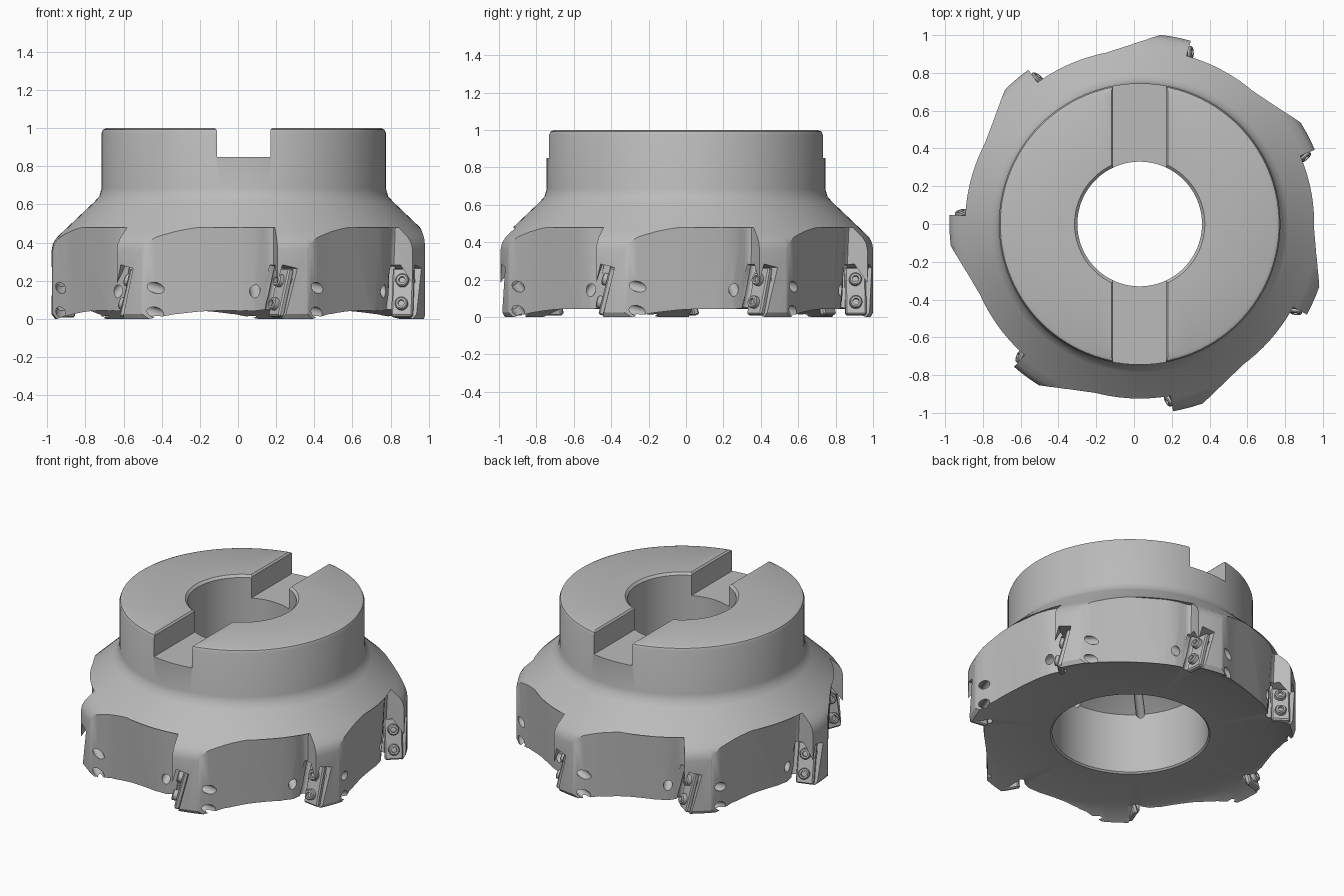
import bpy, bmesh, math
from mathutils import Matrix, Vector

if "Cube" in bpy.data.objects:
    bpy.data.objects.remove(bpy.data.objects["Cube"])

CX = 0.03                 # cutter axis position
TEETH = 7
STEP = 2 * math.pi / TEETH
FIRST = math.radians(74.4)
# Insert attitude: axial lean plus radial rake about the outer edge
SEAT = (Matrix.Translation((0.99, 0, 0)) @ Matrix.Rotation(math.radians(20), 4, 'Z')
        @ Matrix.Translation((-0.99, 0, 0)) @ Matrix.Rotation(math.radians(-14), 4, 'X'))

steel = bpy.data.materials.new("steel_grey")
steel.diffuse_color = (0.50, 0.50, 0.50, 1)
steel.use_nodes = True
steel.node_tree.nodes["Principled BSDF"].inputs["Base Color"].default_value = steel.diffuse_color


def make(name, bm):
    bmesh.ops.recalc_face_normals(bm, faces=bm.faces)
    me = bpy.data.meshes.new(name)
    bm.to_mesh(me)
    bm.free()
    me.materials.append(steel)
    ob = bpy.data.objects.new(name, me)
    bpy.context.collection.objects.link(ob)
    return ob


def lathe(bm, profile, seg):
    rings = [[bm.verts.new((r * math.cos(2 * math.pi * i / seg), r * math.sin(2 * math.pi * i / seg), z))
              for r, z in profile] for i in range(seg)]
    n = len(profile)
    for i in range(seg):
        a, b = rings[i], rings[(i + 1) % seg]
        for j in range(n):
            k = (j + 1) % n
            bm.faces.new((a[j], b[j], b[k], a[k]))


def loft(bm, levels):
    """Skin a stack of (height, outline) levels."""
    rings = [[bm.verts.new((x, y, z)) for x, y in pts] for z, pts in levels]
    bm.faces.new(rings[0][::-1])
    bm.faces.new(rings[-1])
    n = len(rings[0])
    for lo, hi in zip(rings, rings[1:]):
        for i in range(n):
            j = (i + 1) % n
            bm.faces.new((lo[i], lo[j], hi[j], hi[i]))


def box(bm, lo, hi, mat=Matrix()):
    lo, hi = Vector(lo), Vector(hi)
    m = mat @ Matrix.Translation((lo + hi) / 2) @ Matrix.Diagonal((*(hi - lo), 1))
    bmesh.ops.create_cube(bm, size=1, matrix=m)


def rod(bm, p, q, r, seg=16, mat=Matrix()):
    p, q = Vector(p), Vector(q)
    d = q - p
    m = mat @ Matrix.Translation((p + q) / 2) @ d.to_track_quat('Z', 'Y').to_matrix().to_4x4()
    bmesh.ops.create_cone(bm, cap_ends=True, segments=seg, radius1=r, radius2=r,
                          depth=d.length, matrix=m)


def around(bm):
    """Repeat the tooth-local geometry (x radial, y backwards, z up) at every tooth."""
    src = bpy.data.meshes.new("tmp")
    bm.to_mesh(src)
    bm.clear()
    for k in range(TEETH):
        m = src.copy()
        m.transform(Matrix.Rotation(FIRST - k * STEP, 4, 'Z'))
        bm.from_mesh(m)
        bpy.data.meshes.remove(m)
    bpy.data.meshes.remove(src)
    return bm


def cut(body, bm):
    cutter = make("cutter", bm)
    cutter.hide_render = True
    mod = body.modifiers.new("cut", 'BOOLEAN')
    mod.operation = 'DIFFERENCE'
    mod.solver = 'EXACT'
    mod.use_self = True
    mod.object = cutter
    bpy.context.view_layer.objects.active = body
    bpy.ops.object.modifier_apply(modifier=mod.name)
    bpy.data.objects.remove(cutter)


def smooth(ob, angle=30):
    bpy.ops.object.select_all(action='DESELECT')
    ob.select_set(True)
    bpy.context.view_layer.objects.active = ob
    bpy.ops.object.shade_smooth_by_angle(angle=math.radians(angle))
    ob.location.x = CX


# Cutter body: hub, flared skirt, dished underside and stepped bore
bm = bmesh.new()
lathe(bm, [(0.485, 0.05), (0.87, 0.05), (0.99, 0.0), (1.007, 0.025), (1.007, 0.36), (1.0, 0.395),
           (0.98, 0.427), (0.94, 0.465), (0.785, 0.612), (0.757, 0.643), (0.745, 0.685),
           (0.745, 0.975), (0.738, 0.992), (0.72, 1.0), (0.345, 1.0), (0.33, 0.985),
           (0.33, 0.56), (0.38, 0.53), (0.475, 0.46), (0.475, 0.06)], 112)
body = make("cutter_body", bm)

# Flats and chip gullets between the teeth: (angle, radius, inward lean at the foot)
bm = bmesh.new()
shape = [(9, 1.009, 0), (13, 0.981, 0.006), (18, 0.953, 0.02), (27.3, 0.923, 0.03), (40.4, 0.917, 0.03),
         (45, 0.912, 0.025), (47.5, 0.905, 0.028), (49, 0.9, 0.03), (50.4, 0.9, 0.03),
         (51.3, 0.905, 0.02), (51.43, 0.92, 0.01), (51.43, 1.25, 0), (9, 1.25, 0)]


def outline(k):
    return [((r - k * d) * math.cos(math.radians(a)), (r - k * d) * math.sin(math.radians(a)))
            for a, r, d in shape]


loft(bm, [(-0.1, outline(1.25)), (0.48, outline(0))])
cut(body, around(bm))

# Leaning insert seats
bm = bmesh.new()
box(bm, (0.875, -0.05, -0.1), (1.1, 0.03, 0.28), SEAT)
cut(body, around(bm))

# Relief groove beside each seat
bm = bmesh.new()
rod(bm, (0.878, 0.01, -0.1), (0.878, 0.01, 0.32), 0.026, 16, SEAT)
cut(body, around(bm))

# Screw holes through each tooth, and coolant holes from the bore
bm = bmesh.new()
for z in (0.075, 0.205):
    rod(bm, (0.95, 0.06, z - 0.005), (0.95, 0.36, z - 0.075), 0.028)
a = math.radians(45.1)
c, s = math.cos(a), math.sin(a)
rod(bm, (1.0 * c, 1.0 * s, 0.06), (0.36 * c, 0.36 * s, 0.56), 0.028)
cut(body, around(bm))

# Drive slot across the hub, with chamfered lips
bm = bmesh.new()
prof = [(-0.14, 0.85), (0.14, 0.85), (0.14, 0.99), (0.155, 1.005), (0.155, 1.1),
        (-0.155, 1.1), (-0.155, 1.005), (-0.14, 0.99)]
loft(bm, [(-1, prof), (1, prof)])
bm.transform(Matrix.Rotation(math.radians(90), 4, 'X'))
cut(body, bm)
smooth(body)

# Cutting inserts: thin plates with bevelled edges
bm = bmesh.new()
box(bm, (0.89, 0.0, 0.015), (1.003, 0.034, 0.275), SEAT)
bmesh.ops.bevel(bm, geom=bm.edges[:], offset=0.008, segments=1, affect='EDGES')
smooth(make("cutting_inserts", around(bm)))

# Screws with a round socket
bm = bmesh.new()
for z in (0.08, 0.205):
    rod(bm, (0.945, 0.01, z), (0.945, -0.024, z), 0.034, 18, SEAT)
front = SEAT.to_3x3() @ Vector((0, -1, 0))
bm.normal_update()
caps = [f for f in bm.faces if len(f.verts) > 4 and f.normal.dot(front) > 0.9]
bmesh.ops.inset_individual(bm, faces=caps, thickness=0.006, depth=0.006)
bmesh.ops.inset_individual(bm, faces=caps, thickness=0.011, depth=0)
bmesh.ops.inset_individual(bm, faces=caps, thickness=0.001, depth=-0.015)
smooth(make("insert_screws", around(bm)))
